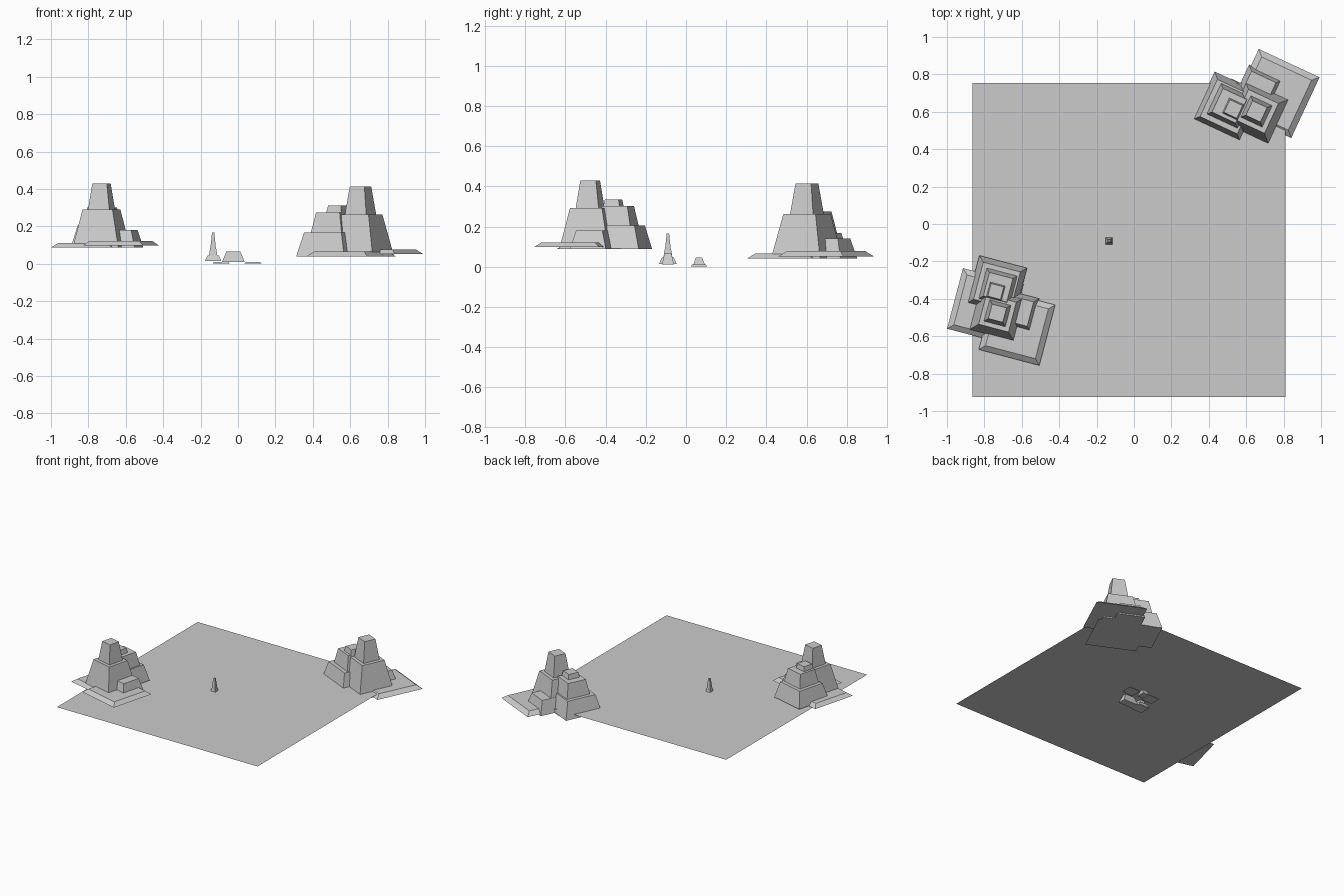
import bpy
import bmesh
from math import radians, cos, sin

if "Cube" in bpy.data.objects:
    bpy.data.objects.remove(bpy.data.objects["Cube"])


def frustum(name, x, y, z0, z1, base, top, angle=0):
    """Closed four-sided block, wider at the bottom; base and top are (width, depth)."""
    bm = bmesh.new()
    bmesh.ops.create_cube(bm, size=1)
    for v in bm.verts:
        size = top if v.co.z > 0 else base
        v.co = (v.co.x * size[0], v.co.y * size[1], z1 if v.co.z > 0 else z0)
    mesh = bpy.data.meshes.new(name)
    bm.to_mesh(mesh)
    bm.free()
    ob = bpy.data.objects.new(name, mesh)
    ob.location = (x, y, 0)
    ob.rotation_euler.z = angle
    bpy.context.collection.objects.link(ob)
    return ob


# Water sheet
bpy.ops.mesh.primitive_plane_add(size=1, location=(-0.027, -0.085, 0.07))
water = bpy.context.object
water.name = "water_sheet"
water.scale = (1.675, 1.68, 1)

# Rock island: name, local x, y, bottom, top, base size, top size
ISLAND = [
    ("shore_slab_low", -0.072, 0.019, 0.000, 0.023, 0.335, 0.275),
    ("shore_slab_high", 0.120, -0.046, 0.010, 0.034, 0.335, 0.275),
    ("main_rock", 0.000, 0.000, 0.000, 0.204, 0.252, 0.165),
    ("main_peak", 0.000, 0.000, 0.204, 0.343, 0.118, 0.080),
    ("rear_rock", -0.040, 0.142, 0.000, 0.117, 0.264, 0.205),
    ("rear_tier", -0.032, 0.135, 0.100, 0.215, 0.175, 0.130),
    ("rear_peak", -0.038, 0.110, 0.210, 0.248, 0.085, 0.070),
    ("side_rock", 0.104, 0.040, 0.000, 0.093, 0.185, 0.135),
]


def island(prefix, cx, cy, z, angle, sxy, sz):
    c, s = cos(angle), sin(angle)
    for name, lx, ly, z0, z1, base, top in ISLAND:
        b, t = base * sxy, top * sxy
        frustum(f"{prefix}_{name}",
                cx + sxy * (lx * c - ly * s), cy + sxy * (lx * s + ly * c),
                z + z0 * sz, z + z1 * sz, (b, b), (t, t), angle)


island("left", -0.730, -0.477, 0.087, radians(-14.7), 1.0, 1.0)
island("right", 0.655, 0.602, 0.040, radians(65), 1.07, 1.09)

# Small spire poking through the water
frustum("spire_foot", -0.133, -0.09, 0.014, 0.045, (0.088, 0.088), (0.06, 0.06))
frustum("spire_middle", -0.133, -0.09, 0.014, 0.09, (0.055, 0.055), (0.03, 0.03))
frustum("spire_tip", -0.133, -0.09, 0.09, 0.166, (0.028, 0.028), (0.012, 0.012))

# Small submerged rocks
frustum("sunken_block", -0.025, -0.09, 0.01, 0.066, (0.12, 0.06), (0.075, 0.035))
frustum("sunken_stone", -0.03, 0.065, 0.008, 0.046, (0.055, 0.06), (0.03, 0.03))
for side, x in (("left", -0.09), ("right", 0.08)):
    frustum(f"sunken_slab_{side}", x, 0.065, 0, 0.01, (0.092, 0.082), (0.08, 0.07))
